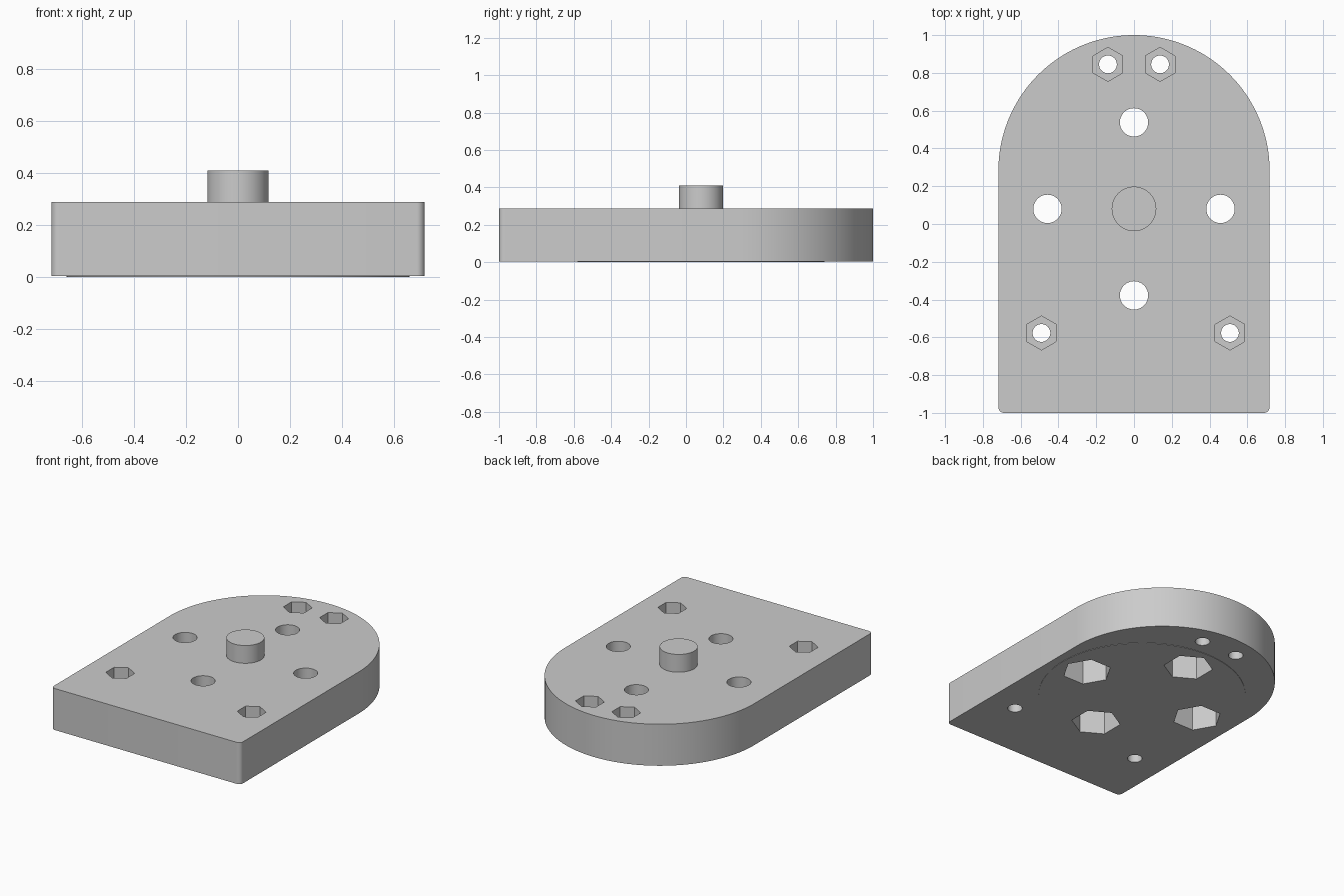
import bpy, bmesh
from math import cos, sin, pi, radians

if "Cube" in bpy.data.objects:
    bpy.data.objects.remove(bpy.data.objects["Cube"])

grey = bpy.data.materials.new("plain grey")
grey.use_nodes = True
grey.diffuse_color = (0.6, 0.6, 0.6, 1)
grey.node_tree.nodes["Principled BSDF"].inputs["Base Color"].default_value = (0.6, 0.6, 0.6, 1)

HALF_W, TOP, LIP = 0.718, 0.288, 0.003
MID_Y = 0.08          # centre of the peg and the bolt circle


def arc(cx, cy, r, start, end, n):
    angles = [radians(start + (end - start) * i / n) for i in range(n + 1)]
    return [(cx + r * cos(a), cy + r * sin(a)) for a in angles]


def prism(name, outline, z0, z1):
    """Extrude a closed outline between two heights."""
    bm = bmesh.new()
    face = bm.faces.new([bm.verts.new((x, y, z0)) for x, y in outline])
    top = bmesh.ops.extrude_face_region(bm, geom=[face])["geom"]
    verts = [g for g in top if isinstance(g, bmesh.types.BMVert)]
    bmesh.ops.translate(bm, verts=verts, vec=(0, 0, z1 - z0))
    bmesh.ops.recalc_face_normals(bm, faces=bm.faces)
    mesh = bpy.data.meshes.new(name)
    bm.to_mesh(mesh)
    bm.free()
    mesh.materials.append(grey)
    obj = bpy.data.objects.new(name, mesh)
    bpy.context.collection.objects.link(obj)
    return obj


def round_prism(name, x, y, r, z0, z1, sides=48, turn=0):
    return prism(name, arc(x, y, r, turn, turn + 360, sides)[:-1], z0, z1)


def combine(target, tool, operation):
    mod = target.modifiers.new(operation, 'BOOLEAN')
    mod.operation, mod.solver, mod.object = operation, 'EXACT', tool
    bpy.context.view_layer.objects.active = target
    bpy.ops.object.modifier_apply(modifier=mod.name)
    bpy.data.objects.remove(tool)


# Plate: round at the back, small fillets at the front corners
fillet = 0.03
outline = (arc(0, 1 - HALF_W, HALF_W, 0, 180, 96)
           + arc(fillet - HALF_W, fillet - 1, fillet, 180, 270, 8)
           + arc(HALF_W - fillet, fillet - 1, fillet, 270, 360, 8))
plate = prism("base_plate", outline, LIP, TOP)

# Very shallow round pad underneath
combine(plate, round_prism("bottom_pad", 0, MID_Y, 0.66, 0, 0.05, 96), 'UNION')

# Centre peg
combine(plate, round_prism("centre_peg", 0, MID_Y, 0.118, 0.2, 0.41, 64), 'UNION')

# Four large holes on a circle, with hexagonal pockets from below
for k in range(4):
    a = k * pi / 2
    x, y = 0.458 * cos(a), MID_Y + 0.458 * sin(a)
    combine(plate, round_prism("hole_cutter", x, y, 0.075, -0.1, 0.5), 'DIFFERENCE')
    combine(plate, round_prism("pocket_cutter", x, y, 0.157, -0.1, 0.19, 6, 90 * k),
            'DIFFERENCE')

# Four small holes with hexagonal pockets from above
for x, y in [(-0.138, 0.845), (0.138, 0.845), (-0.49, -0.577), (0.508, -0.577)]:
    combine(plate, round_prism("hole_cutter", x, y, 0.047, -0.1, 0.5), 'DIFFERENCE')
    combine(plate, round_prism("pocket_cutter", x, y, 0.09, 0.14, 0.5, 6, 30), 'DIFFERENCE')

# Smooth round walls, crisp edges
bpy.ops.object.select_all(action='DESELECT')
plate.select_set(True)
bpy.context.view_layer.objects.active = plate
bpy.ops.object.shade_smooth_by_angle(angle=radians(30))
